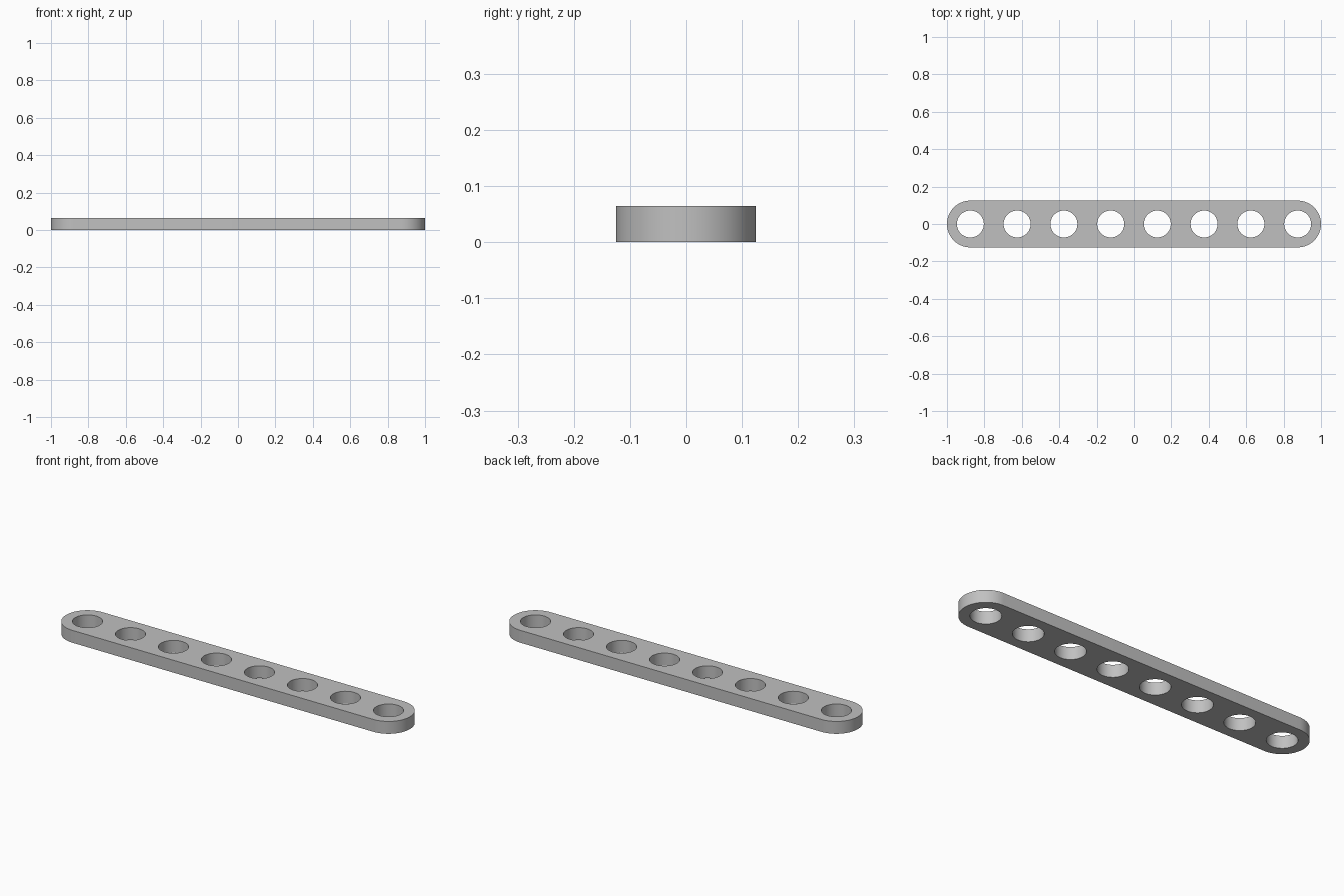
import bpy, bmesh
from math import sin, cos, pi, radians

old = bpy.data.objects.get("Cube")
if old:
    bpy.data.objects.remove(old, do_unlink=True)

HALF_LENGTH, RADIUS, THICKNESS = 1.0, 0.125, 0.065
HOLES, HOLE_RADIUS, PITCH = 8, 0.072, 0.25
END_X = HALF_LENGTH - RADIUS

# Grey material
grey = bpy.data.materials.new("plain_grey")
grey.use_nodes = True
colour = (0.53, 0.53, 0.53, 1)
grey.diffuse_color = colour
grey.node_tree.nodes["Principled BSDF"].inputs["Base Color"].default_value = colour


def arc(cx, radius, start, sweep, steps):
    return [(cx + radius * cos(start + sweep * i / steps),
             radius * sin(start + sweep * i / steps)) for i in range(steps + 1)]


def add_loop(curve, points):
    spline = curve.splines.new("POLY")
    spline.points.add(len(points) - 1)
    for p, (x, y) in zip(spline.points, points):
        p.co = (x, y, 0, 1)
    spline.use_cyclic_u = True


# Flat profile: rounded bar outline with a row of round holes
profile = bpy.data.curves.new("bar_profile", "CURVE")
profile.dimensions = "2D"
profile.fill_mode = "BOTH"
profile.extrude = THICKNESS / 2
add_loop(profile, arc(END_X, RADIUS, -pi / 2, pi, 32)
         + arc(-END_X, RADIUS, pi / 2, pi, 32))
for i in range(HOLES):
    add_loop(profile, arc(-END_X + i * PITCH, HOLE_RADIUS, 0, 2 * pi, 48)[:-1])

# Solid bar from the profile
bar = bpy.data.objects.new("perforated_bar", profile)
bpy.context.collection.objects.link(bar)
bpy.ops.object.select_all(action="DESELECT")
bar.select_set(True)
bpy.context.view_layer.objects.active = bar
bpy.ops.object.convert(target="MESH")
bar = bpy.context.object
bar.name = "perforated_bar"

# Weld the caps to the walls and rest the bar on the ground
bm = bmesh.new()
bm.from_mesh(bar.data)
bmesh.ops.remove_doubles(bm, verts=bm.verts, dist=0.0001)
bmesh.ops.recalc_face_normals(bm, faces=bm.faces)
bmesh.ops.translate(bm, verts=bm.verts, vec=(0, 0, THICKNESS / 2))
bm.to_mesh(bar.data)
bm.free()

bar.data.materials.clear()
bar.data.materials.append(grey)
bpy.ops.object.shade_smooth_by_angle(angle=radians(30))
